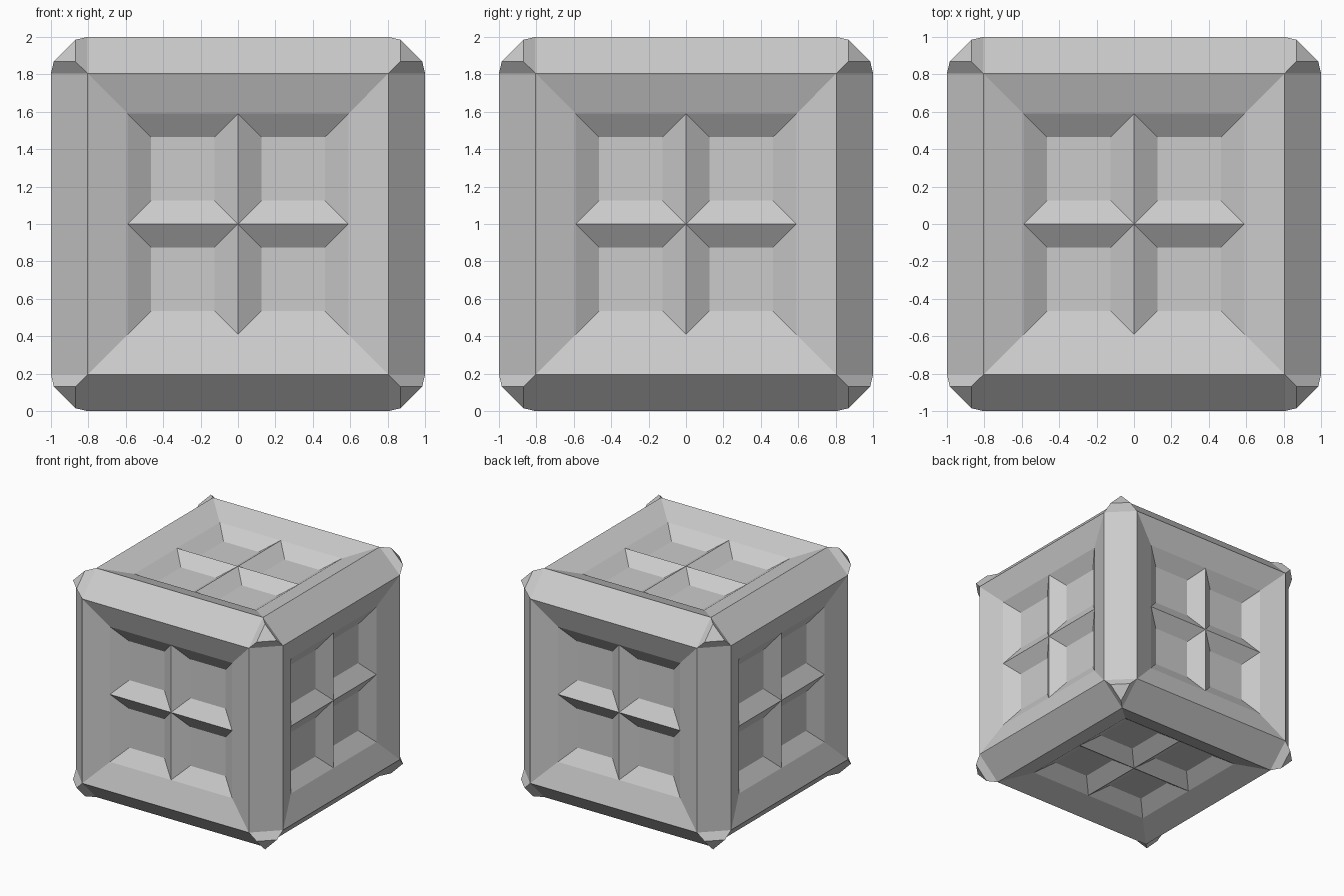
import bpy, bmesh

if "Cube" in bpy.data.objects:
    bpy.data.objects.remove(bpy.data.objects["Cube"])


def flat_faces(bm):
    """Faces that point straight along an axis."""
    bm.normal_update()
    return [f for f in bm.faces if max(abs(c) for c in f.normal) > 0.999]


def inset(bm, faces, thickness, depth):
    bmesh.ops.inset_individual(bm, faces=faces, thickness=thickness,
                               depth=depth, use_even_offset=True)


bm = bmesh.new()

# Body with broad chamfered edges
bmesh.ops.create_cube(bm, size=2)
bmesh.ops.bevel(bm, geom=list(bm.edges), offset=0.195, offset_type='OFFSET',
                segments=1, profile=0.5, affect='EDGES')
bm.normal_update()

# Raised corner caps
inset(bm, [f for f in bm.faces if len(f.verts) == 3], 0.0326, 0.066)

# Sloped recess on each side
panels = flat_faces(bm)
inset(bm, panels, 0.215, -0.076)

# Four sunken pits per side, leaving a cross-shaped ridge
panels = flat_faces(bm)
edges = list({e for f in panels for e in f.edges})
bmesh.ops.subdivide_edges(bm, edges=edges, cuts=1, use_grid_fill=True)
inset(bm, flat_faces(bm), 0.125, -0.087)

bmesh.ops.translate(bm, verts=bm.verts, vec=(0, 0, 1))
bm.normal_update()
mesh = bpy.data.meshes.new("panelled_crate")
bm.to_mesh(mesh)
bm.free()
crate = bpy.data.objects.new("panelled_crate", mesh)
bpy.context.collection.objects.link(crate)
